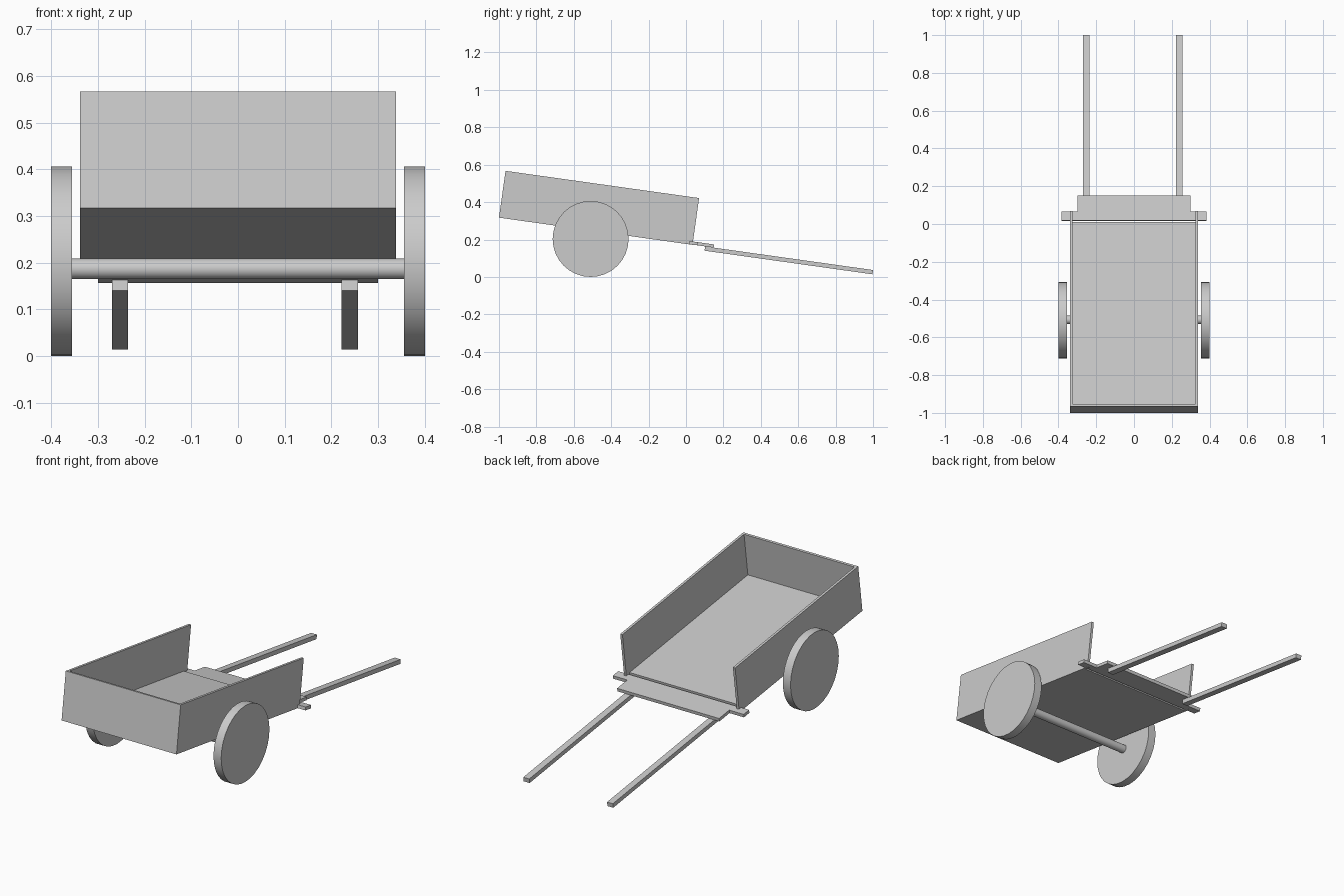
import bpy, bmesh
from math import radians
from mathutils import Matrix

if "Cube" in bpy.data.objects:
    bpy.data.objects.remove(bpy.data.objects["Cube"])

# Tilted cart frame: origin at rear bottom edge, y along the bed, z up from its underside
TILT = Matrix.Translation((0, -1, 0.317)) @ Matrix.Rotation(radians(-8), 4, 'X')


def prism(name, outline, z0, z1):
    """Extrude a flat outline between two heights in the tilted frame."""
    bm = bmesh.new()
    face = bm.faces.new([bm.verts.new((x, y, z0)) for x, y in outline])
    top = bmesh.ops.extrude_face_region(bm, geom=[face])
    verts = [g for g in top['geom'] if isinstance(g, bmesh.types.BMVert)]
    bmesh.ops.translate(bm, verts=verts, vec=(0, 0, z1 - z0))
    bmesh.ops.recalc_face_normals(bm, faces=bm.faces)
    mesh = bpy.data.meshes.new(name)
    bm.to_mesh(mesh)
    bm.free()
    ob = bpy.data.objects.new(name, mesh)
    ob.matrix_world = TILT
    bpy.context.collection.objects.link(ob)
    return ob


def board(name, x0, x1, y0, y1, z0, z1):
    return prism(name, [(x0, y0), (x1, y0), (x1, y1), (x0, y1)], z0, z1)


def rod(name, radius, length, loc):
    """Round part lying along x."""
    bpy.ops.mesh.primitive_cylinder_add(vertices=32, radius=radius, depth=length,
                                        location=loc, rotation=(0, radians(90), 0))
    bpy.context.object.name = name
    bpy.ops.object.shade_smooth_by_angle(angle=radians(30))


W, T, H = 0.338, 0.013, 0.2525   # bed half width, board thickness, wall height

# Open-fronted bed
board("floor", -W + T, W - T, T, 1.017, 0, 0.022)
board("rear_wall", -W + T, W - T, 0, T, 0, H)
board("left_wall", -W, -W + T, 0, 1.045, 0, H)
board("right_wall", W - T, W, 0, 1.045, 0, H)

# T-shaped crossbar and step plate
prism("crossbar_plate",
      [(-0.385, 1.027), (0.385, 1.027), (0.385, 1.073), (0.3, 1.073),
       (0.3, 1.159), (-0.3, 1.159), (-0.3, 1.073), (-0.385, 1.073)], 0.001, 0.018)

# Pull handles
board("left_handle", -0.27, -0.236, 1.113, 2.02, -0.022, 0.001)
board("right_handle", 0.222, 0.257, 1.113, 2.02, -0.022, 0.001)

# Wheels and axle
for side, name in ((-1, "left_wheel"), (1, "right_wheel")):
    rod(name, 0.203, 0.045, (side * 0.3775, -0.51, 0.203))
rod("axle", 0.022, 0.72, (0, -0.507, 0.187))
